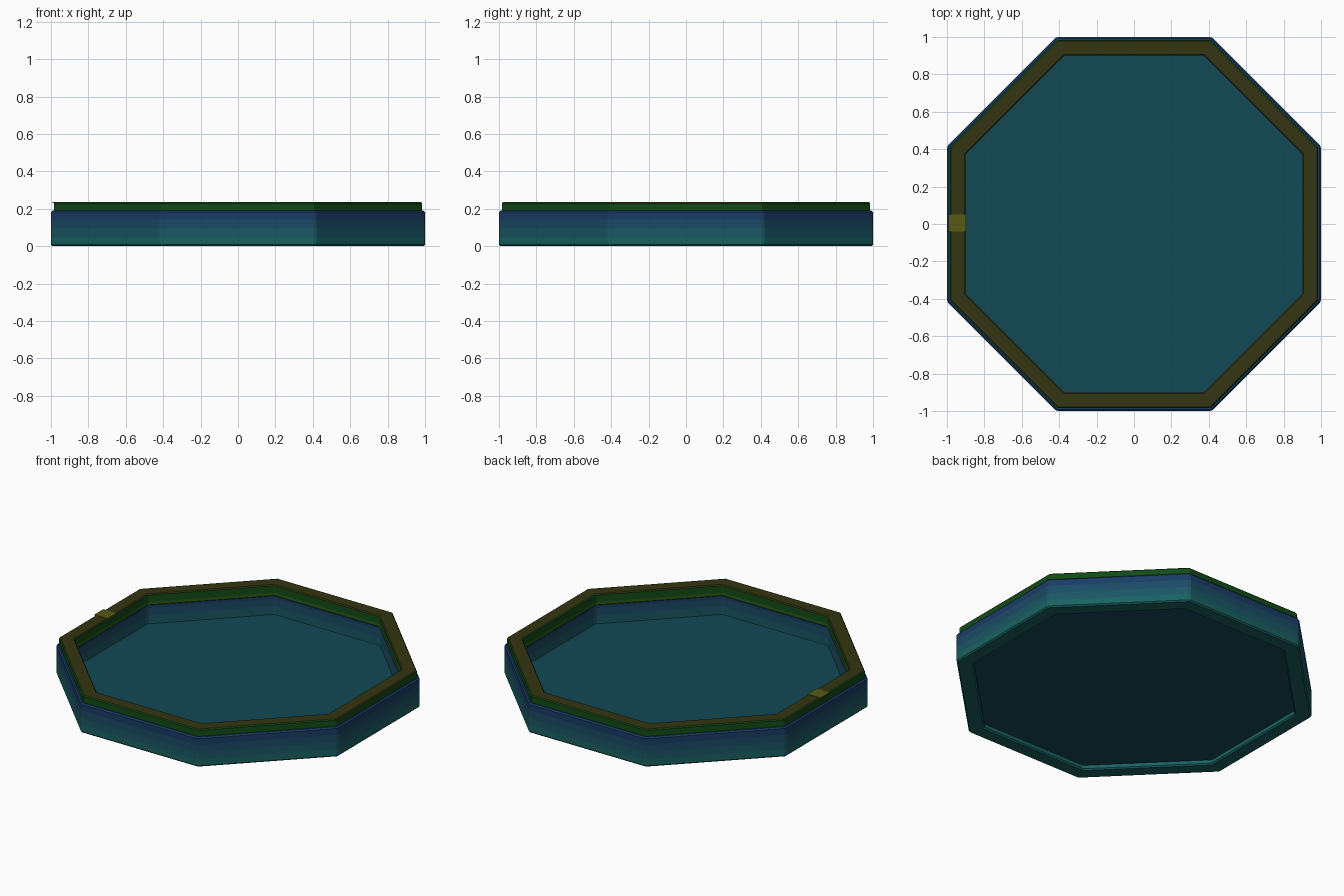
import bpy, math

if "Cube" in bpy.data.objects:
    bpy.data.objects.remove(bpy.data.objects["Cube"])

SIDES = 8


def material(name, rgb):
    m = bpy.data.materials.new(name)
    m.diffuse_color = (*rgb, 1)
    m.use_nodes = True
    m.node_tree.nodes["Principled BSDF"].inputs["Base Color"].default_value = m.diffuse_color
    return m


def octagon(apothem, z):
    r = apothem / math.cos(math.pi / SIDES)
    return [(r * math.cos(math.tau * (i + 0.5) / SIDES),
             r * math.sin(math.tau * (i + 0.5) / SIDES), z) for i in range(SIDES)]


def make_object(name, verts, faces, mats, indices, bevel=0):
    me = bpy.data.meshes.new(name)
    me.from_pydata(verts, [], faces)
    for m in mats:
        me.materials.append(m)
    for poly, k in zip(me.polygons, indices):
        poly.material_index = k
    ob = bpy.data.objects.new(name, me)
    bpy.context.collection.objects.link(ob)
    if bevel:
        b = ob.modifiers.new("edge_chamfer", 'BEVEL')
        b.width = bevel
        b.segments = 1
        b.limit_method = 'ANGLE'
        b.angle_limit = math.radians(30)
    return ob


def ring(name, profile, mats, bevel):
    """Sweep a closed profile of (apothem, z, material index) round the octagon."""
    n = len(profile)
    verts, faces, indices = [], [], []
    for a, z, _ in profile:
        verts += octagon(a, z)
    for j in range(n):
        for i in range(SIDES):
            i2, j2 = (i + 1) % SIDES, (j + 1) % n
            faces.append((j * SIDES + i, j * SIDES + i2, j2 * SIDES + i2, j2 * SIDES + i))
            indices.append(profile[j][2])
    return make_object(name, verts, faces, mats, indices, bevel)


# Outer wall, shaded teal at the foot to blue at the top
BANDS = 4
H = 0.19
wall_mats = []
for k in range(BANDS):
    t = k / (BANDS - 1)
    wall_mats.append(material(f"wall_{k}", (0.01, 0.12 - 0.075 * t, 0.12 + 0.01 * t)))
outer = [(1.0, H * k / BANDS, min(k, BANDS - 1)) for k in range(BANDS + 1)]
inner = [(0.905, H * k / BANDS, max(k - 1, 0)) for k in range(BANDS, -1, -1)]
ring("wall", outer + inner, wall_mats, 0.008)

# Rim cap with green sides and an olive top
rim_mats = [material("rim_green", (0.006, 0.07, 0.008)),
            material("rim_olive", (0.035, 0.035, 0.006)),
            material("rim_light_green", (0.02, 0.1, 0.008))]
ring("rim", [(0.985, 0.16, 0), (0.985, 0.235, 1), (0.9, 0.235, 0),
             (0.9, 0.185, 2), (0.9, 0.16, 0)], rim_mats, 0.006)

# Recessed floor panel
floor_mat = material("floor_teal", (0.006, 0.065, 0.09))
side_faces = [(i, (i + 1) % 8, 8 + (i + 1) % 8, 8 + i) for i in range(SIDES)]
make_object("floor", octagon(0.91, 0.03) + octagon(0.91, 0.042),
            [tuple(range(7, -1, -1)), tuple(range(8, 16))] + side_faces,
            [floor_mat], [0] * 10)

# Small marker plate on the left side of the rim
bpy.ops.mesh.primitive_cube_add(size=1, location=(-0.945, 0.005, 0.234))
marker = bpy.context.object
marker.name = "marker_plate"
marker.scale = (0.094, 0.09, 0.006)
marker.data.materials.append(material("marker_yellow", (0.1, 0.1, 0.008)))
